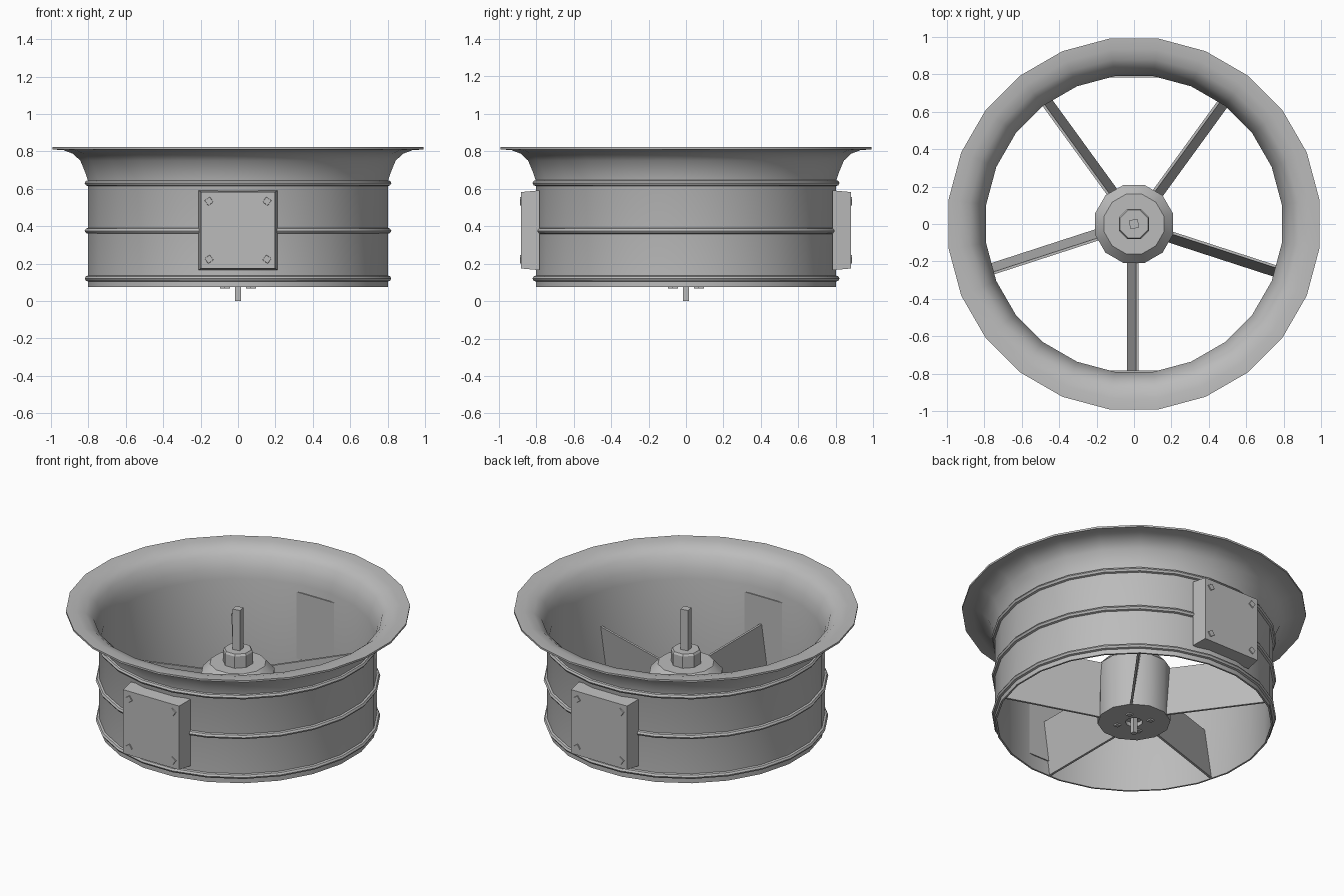
import bpy, bmesh, math
from mathutils import Matrix, Vector

cube = bpy.data.objects.get("Cube")
if cube:
    bpy.data.objects.remove(cube, do_unlink=True)

grey = bpy.data.materials.new("galvanised_grey")
grey.use_nodes = True
colour = (0.5, 0.5, 0.5, 1)
grey.diffuse_color = colour
grey.node_tree.nodes["Principled BSDF"].inputs["Base Color"].default_value = colour


def finish(name, bm, smooth=None):
    """Turn a bmesh into a named, shaded object."""
    bmesh.ops.recalc_face_normals(bm, faces=bm.faces)
    mesh = bpy.data.meshes.new(name)
    bm.to_mesh(mesh)
    bm.free()
    mesh.materials.append(grey)
    obj = bpy.data.objects.new(name, mesh)
    bpy.context.collection.objects.link(obj)
    if smooth:
        bpy.ops.object.select_all(action='DESELECT')
        obj.select_set(True)
        bpy.context.view_layer.objects.active = obj
        bpy.ops.object.shade_smooth_by_angle(angle=math.radians(smooth))
    return obj


def lathe(name, profile, sides, closed=False, smooth=40):
    """Revolve (radius, height) points about z; open profiles get end caps."""
    bm = bmesh.new()
    rings = []
    for r, z in profile:
        angles = [2 * math.pi * (i + 0.5) / sides for i in range(sides)]
        rings.append([bm.verts.new((r * math.cos(a), r * math.sin(a), z)) for a in angles])
    pairs = list(zip(rings, rings[1:]))
    if closed:
        pairs.append((rings[-1], rings[0]))
    else:
        bm.faces.new(rings[0])
        bm.faces.new(rings[-1])
    for a, b in pairs:
        for i in range(sides):
            j = (i + 1) % sides
            bm.faces.new((a[i], a[j], b[j], b[i]))
    return finish(name, bm, smooth)


def loft(name, bottom, top, matrix=Matrix()):
    """Solid between two matching outlines."""
    bm = bmesh.new()
    lo = [bm.verts.new(matrix @ Vector(p)) for p in bottom]
    hi = [bm.verts.new(matrix @ Vector(p)) for p in top]
    bm.faces.new(lo)
    bm.faces.new(hi)
    for i in range(len(lo)):
        j = (i + 1) % len(lo)
        bm.faces.new((lo[i], lo[j], hi[j], hi[i]))
    return finish(name, bm)


def rect(w, h, z):
    return [(-w, -h, z), (w, -h, z), (w, h, z), (-w, h, z)]


# Casing wall with flared inlet, one closed cross-section
outer = [(0.808, 0.075), (0.808, 0.64), (0.825, 0.69), (0.85, 0.75),
         (0.89, 0.787), (0.94, 0.806), (1.0, 0.81)]
inner = [(1.0, 0.822), (0.94, 0.82), (0.885, 0.805), (0.84, 0.77),
         (0.813, 0.70), (0.797, 0.64), (0.797, 0.075)]
lathe("casing", outer + inner, 24, closed=True)

# Rolled stiffening beads
for label, z in (("lower", 0.12), ("middle", 0.375), ("upper", 0.63)):
    bead = [(0.80, z - 0.018), (0.82, z - 0.012), (0.827, z),
            (0.82, z + 0.012), (0.80, z + 0.018)]
    lathe(label + "_bead", bead, 24, closed=True)

# Hub, collar and shaft
lathe("hub", [(0.05, 0.10), (0.05, 0.075), (0.212, 0.075), (0.216, 0.42),
              (0.165, 0.475), (0.15, 0.475)], 12, smooth=35)
lathe("hub_collar", [(0.088, 0.47), (0.088, 0.55), (0.08, 0.562)], 8, smooth=None)
spin = Matrix.Rotation(math.radians(10), 4, 'Z')
loft("upper_shaft", rect(0.024, 0.024, 0.5), rect(0.024, 0.024, 0.82), spin)
loft("lower_shaft", rect(0.015, 0.015, 0.0), rect(0.015, 0.015, 0.2))

# Bolts under the hub
for i in range(4):
    a = math.pi / 2 * i + 0.6
    move = Matrix.Translation((0.1 * math.cos(a), 0.1 * math.sin(a), 0))
    loft("hub_bolt", rect(0.014, 0.014, 0.066), rect(0.014, 0.014, 0.08), move)

# Five steep blades, each leaning sideways toward the top
for i in range(5):
    turn = Matrix.Rotation(math.radians(54 + 72 * i), 4, 'Z')
    edges = []
    for z, y in ((0.08, -0.03), (0.415, 0.018)):
        edges.append([(0.19, y - 0.007, z), (0.798, y - 0.007, z),
                      (0.798, y + 0.007, z), (0.19, y + 0.007, z)])
    loft("blade", edges[0], edges[1], turn)

# Terminal boxes with cover bolts, front and back
for label, half_turn in (("front", 0), ("back", math.pi)):
    # local z points out of the casing, local y points up
    frame = (Matrix.Rotation(half_turn, 4, 'Z') @ Matrix.Translation((0, 0, 0.378))
             @ Matrix.Rotation(math.pi / 2, 4, 'X'))
    loft(label + "_box", rect(0.21, 0.213, 0.782), rect(0.198, 0.204, 0.88), frame)
    for x in (-0.155, 0.155):
        for y in (-0.155, 0.155):
            place = (frame @ Matrix.Translation((x, y, 0))
                     @ Matrix.Rotation(math.radians(35 if x < 0 else 55), 4, 'Z'))
            loft(label + "_box_bolt", rect(0.018, 0.018, 0.875),
                 rect(0.016, 0.016, 0.886), place)
